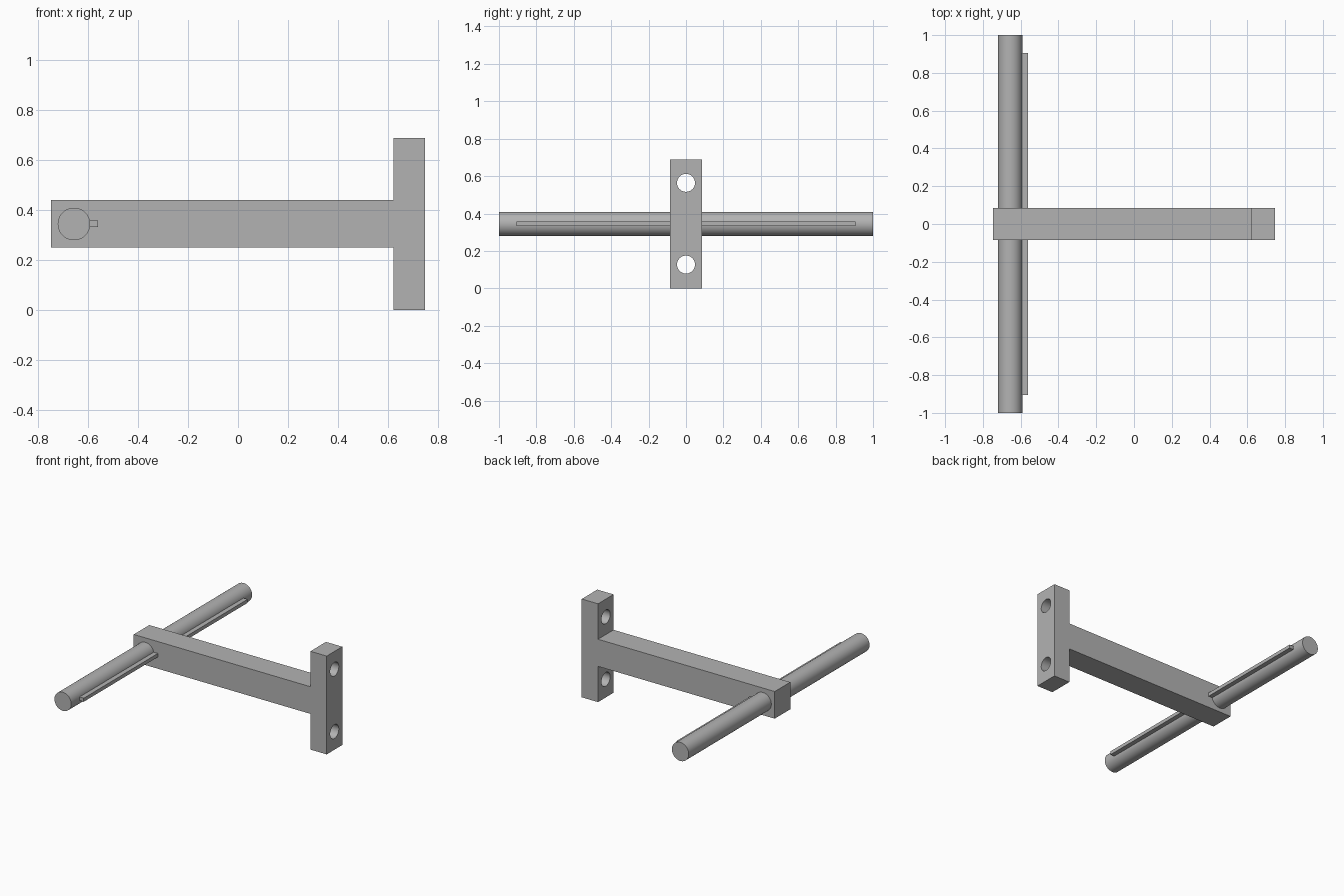
import bpy
import math

cube = bpy.data.objects.get("Cube")
if cube:
    bpy.data.objects.remove(cube, do_unlink=True)

GREY = (0.45, 0.45, 0.45, 1)
metal = bpy.data.materials.new("plain grey")
metal.use_nodes = True
metal.diffuse_color = GREY
metal.node_tree.nodes["Principled BSDF"].inputs["Base Color"].default_value = GREY


def box(name, low, high):
    centre = [(a + b) / 2 for a, b in zip(low, high)]
    bpy.ops.mesh.primitive_cube_add(size=1, location=centre)
    ob = bpy.context.object
    ob.name = name
    ob.scale = [b - a for a, b in zip(low, high)]
    bpy.ops.object.transform_apply(location=False, rotation=False, scale=True)
    ob.data.materials.append(metal)
    return ob


def cylinder(name, radius, length, centre, rotation):
    bpy.ops.mesh.primitive_cylinder_add(vertices=64, radius=radius, depth=length,
                                        location=centre, rotation=rotation)
    ob = bpy.context.object
    ob.name = name
    ob.data.materials.append(metal)
    bpy.ops.object.shade_smooth_by_angle(angle=math.radians(30))
    return ob


QUARTER = math.pi / 2
HALF_WIDTH = 0.086

# Arm and upright mounting plate
box("arm", (-0.747, -HALF_WIDTH, 0.25), (0.621, HALF_WIDTH, 0.44))
plate = box("mounting_plate", (0.621, -HALF_WIDTH, 0), (0.747, HALF_WIDTH, 0.688))

# Bolt holes through the plate
for label, z in (("lower", 0.127), ("upper", 0.564)):
    cutter = cylinder(label + "_hole_cutter", 0.048, 0.4, (0.684, 0, z), (0, QUARTER, 0))
    cutter.hide_render = True
    cutter.display_type = 'WIRE'
    cut = plate.modifiers.new(label + "_hole", 'BOOLEAN')
    cut.operation = 'DIFFERENCE'
    cut.solver = 'EXACT'
    cut.object = cutter

# Cross rod with a raised key strip along its inner side
cylinder("cross_rod", 0.065, 2, (-0.656, 0, 0.344), (QUARTER, 0, 0))
box("key_strip", (-0.61, -0.906, 0.332), (-0.56, 0.906, 0.357))
